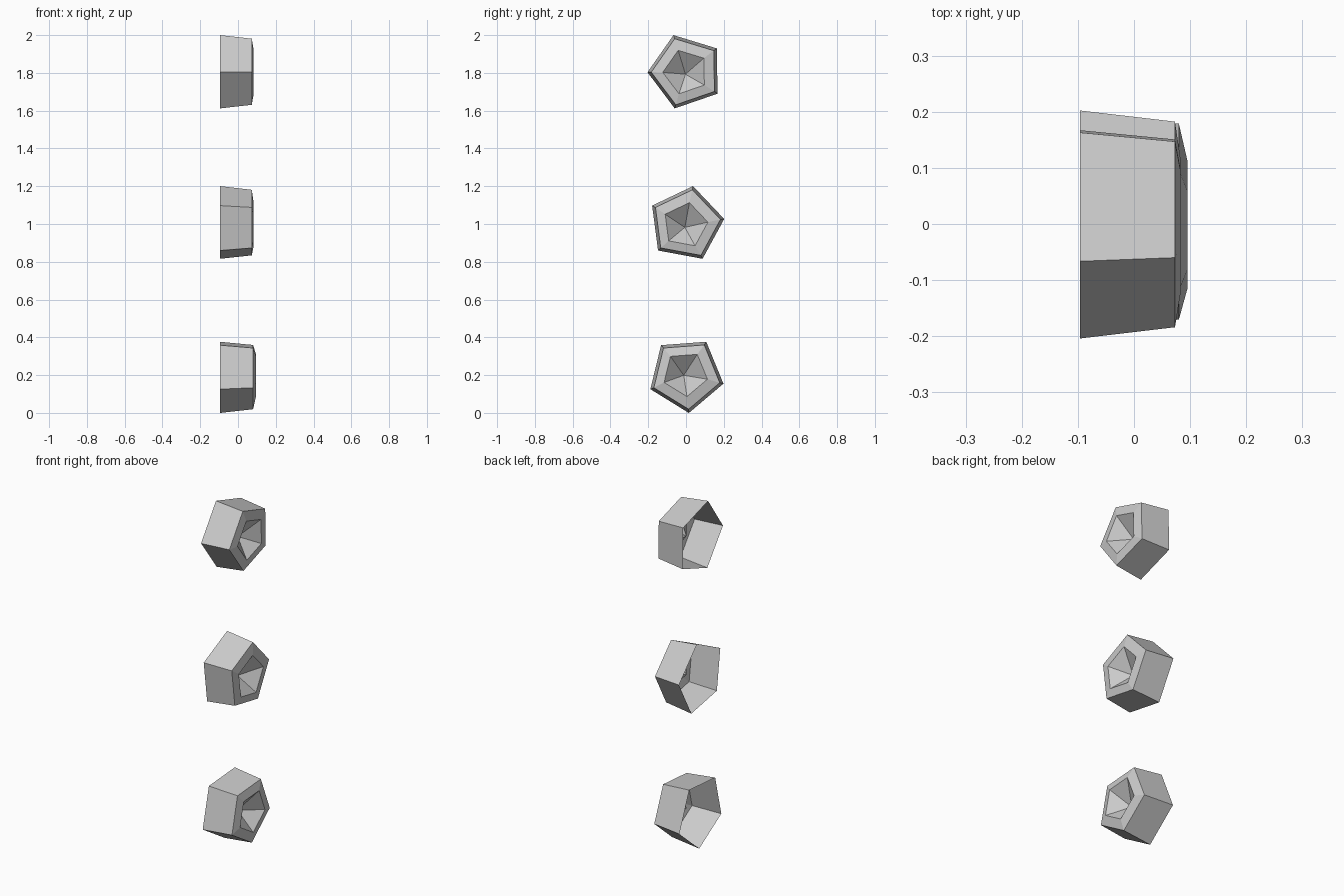
import bpy
import bmesh
from math import cos, sin, radians, tau

cube = bpy.data.objects.get("Cube")
if cube:
    bpy.data.objects.remove(cube, do_unlink=True)

# Single flat grey
grey = bpy.data.materials.new("light_grey")
grey.use_nodes = True
COLOUR = (0.6, 0.6, 0.6, 1.0)
grey.diffuse_color = COLOUR
grey.node_tree.nodes["Principled BSDF"].inputs["Base Color"].default_value = COLOUR

SIDES = 5
BACK_X = -0.096


def pentagon_stud(name, z, turn, rim_x, lip_x, inner, apex):
    """Hollow tapered shell, open at the back, with a sunken pyramid in its face."""
    bm = bmesh.new()

    def ring(x, radius, cy=0.0, cz=0.0):
        angles = [radians(turn) + tau * i / SIDES for i in range(SIDES)]
        return [bm.verts.new((x, cy + radius * cos(a), cz + radius * sin(a))) for a in angles]

    rings = [ring(BACK_X, 0.204), ring(rim_x, 0.184), ring(lip_x, 0.121, *inner)]
    tip = bm.verts.new(apex)
    for i in range(SIDES):
        j = (i + 1) % SIDES
        # Tapered side wall and bevelled front frame
        for a, b in zip(rings, rings[1:]):
            bm.faces.new((a[i], a[j], b[j], b[i]))
        # Sunken facet
        bm.faces.new((rings[-1][i], rings[-1][j], tip))

    mesh = bpy.data.meshes.new(name)
    bm.to_mesh(mesh)
    bm.free()
    mesh.materials.append(grey)
    obj = bpy.data.objects.new(name, mesh)
    obj.location = (0, 0, z)
    bpy.context.collection.objects.link(obj)


# Three studs in a column, each turned differently
pentagon_stud("lower_stud", 0.203, -13.7, 0.08, 0.095, (-0.004, 0.004), (0.005, -0.012, -0.004))
pentagon_stud("middle_stud", 1.0, 7.5, 0.073, 0.083, (-0.004, -0.006), (0.0, -0.006, -0.018))
pentagon_stud("upper_stud", 1.807, 37, 0.073, 0.083, (-0.002, -0.002), (0.0, -0.003, -0.014))
